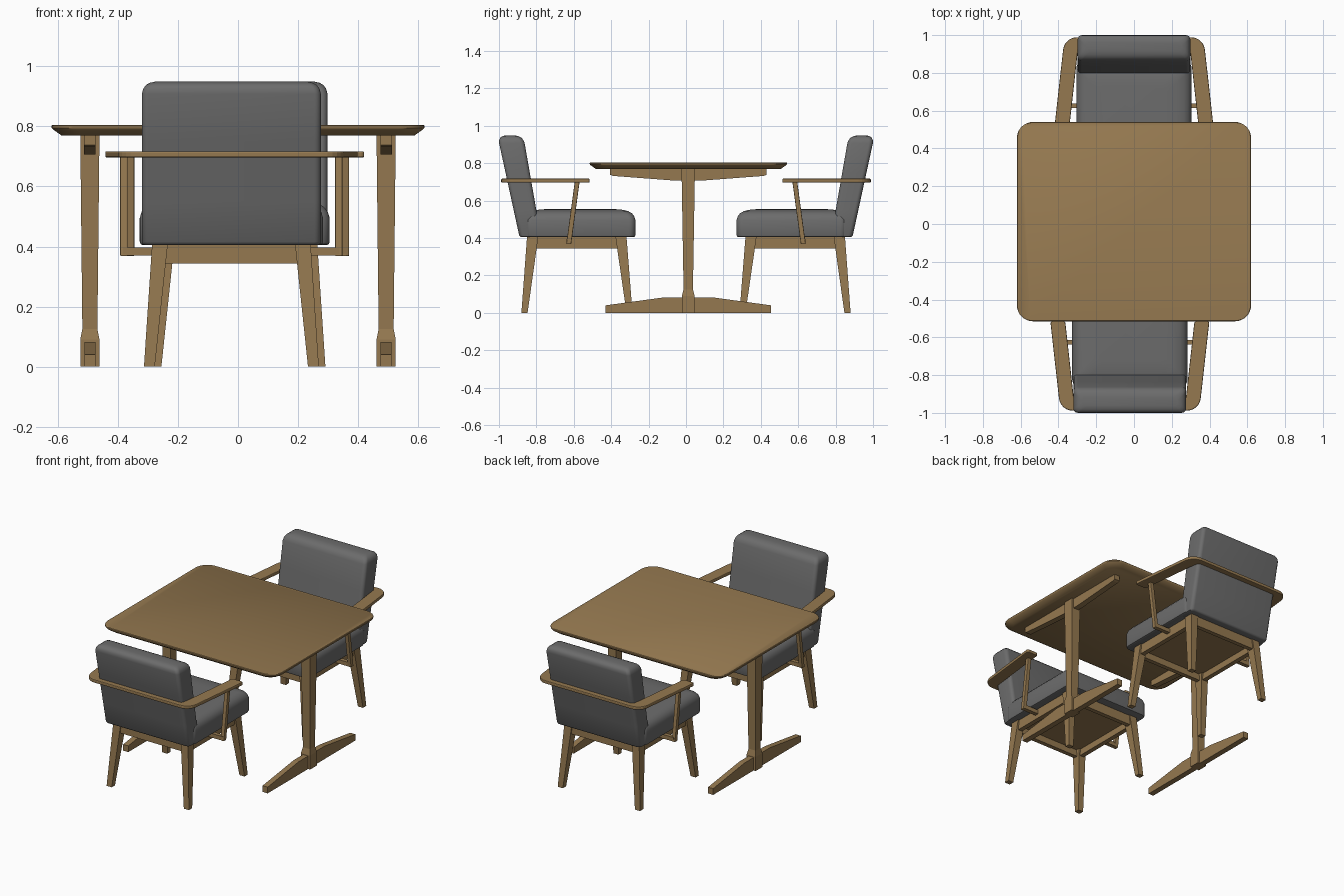
import bpy, bmesh, math
from mathutils import Vector

cube = bpy.data.objects.get("Cube")
if cube:
    bpy.data.objects.remove(cube, do_unlink=True)


def material(name, rgb):
    m = bpy.data.materials.new(name)
    m.use_nodes = True
    m.diffuse_color = (*rgb, 1)
    m.node_tree.nodes["Principled BSDF"].inputs["Base Color"].default_value = (*rgb, 1)
    return m


WOOD = material("oak_wood", (0.30, 0.19, 0.08))
FABRIC = material("grey_fabric", (0.15, 0.15, 0.15))


def fillet(pts, cuts, n=6):
    """Round each corner of a 2D polygon, starting the arc a cut length from the corner."""
    out = []
    for i, p in enumerate(pts):
        p, a, b = Vector(p), Vector(pts[i - 1]), Vector(pts[(i + 1) % len(pts)])
        u, v = (a - p).normalized(), (b - p).normalized()
        w = math.sin(u.angle(v) / 2)
        s, e = p + u * cuts[i], p + v * cuts[i]
        for k in range(n + 1):
            t = k / n
            c0, c1, c2 = (1 - t) ** 2, 2 * w * t * (1 - t), t * t
            out.append((s * c0 + p * c1 + e * c2) / (c0 + c1 + c2))
    return out


def rect(x0, x1, y0, y1, z):
    return [(x0, y0, z), (x1, y0, z), (x1, y1, z), (x0, y1, z)]


def round_rect(x0, x1, y0, y1, z, r, n=6):
    flat = fillet([(x0, y0), (x1, y0), (x1, y1), (x0, y1)], [r] * 4, n)
    return [(p.x, p.y, z) for p in flat]


def loft(name, rings, mat, bevel=0, smooth=False):
    """Skin a stack of equal rings into a closed solid."""
    bm = bmesh.new()
    loops = [[bm.verts.new(p) for p in ring] for ring in rings]
    for a, b in zip(loops, loops[1:]):
        for i in range(len(a)):
            bm.faces.new((a[i - 1], a[i], b[i], b[i - 1]))
    bm.faces.new(loops[0])
    bm.faces.new(loops[-1])
    bmesh.ops.recalc_face_normals(bm, faces=bm.faces)
    me = bpy.data.meshes.new(name)
    bm.to_mesh(me)
    bm.free()
    me.materials.append(mat)
    if smooth:
        me.shade_smooth()
        me.set_sharp_from_angle(angle=math.radians(40))
    ob = bpy.data.objects.new(name, me)
    bpy.context.collection.objects.link(ob)
    if bevel:
        mod = ob.modifiers.new("soft_edges", "BEVEL")
        mod.width, mod.segments, mod.limit_method = bevel, 2, "ANGLE"
    return ob


def side_plate(name, profile, x, half):
    """Extrude a (y, z) profile across x."""
    return loft(name, [[(x + d, y, z) for y, z in profile] for d in (-half, half)], WOOD)


# --- Table ---
MID = 0.012
loft("table_top", [round_rect(-0.62 + i, 0.62 - i, -0.515 + i, 0.54 - i, z, 0.085 - i / 2, 8)
                   for z, i in ((0.77, 0.032), (0.79, 0.004), (0.795, 0), (0.802, 0), (0.805, 0.003))],
     WOOD, smooth=True)

for side, x in (("right", -0.493), ("left", 0.493)):
    # post: square block at the foot, waisted, widening to the top
    loft(f"table_post_{side}", [rect(x - hx, x + hx, MID - hy, MID + hy, z)
                                for z, hx, hy in ((0, 0.032, 0.034), (0.09, 0.032, 0.034),
                                                  (0.125, 0.025, 0.025), (0.775, 0.032, 0.036))], WOOD)
    side_plate(f"table_foot_{side}", [(-0.43, 0), (0.455, 0), (0.455, 0.04), (0.14, 0.083),
                                      (-0.115, 0.083), (-0.43, 0.04)], x, 0.018)
    side_plate(f"table_bearer_{side}", [(-0.405, 0.775), (-0.405, 0.738), (-0.39, 0.732), (-0.06, 0.707),
                                        (0.085, 0.707), (0.415, 0.732), (0.43, 0.738), (0.43, 0.775)], x, 0.019)


# --- Chairs, built facing +y and then turned into place ---
def chair(tag):
    parts = []

    def add(name, rings, mat=WOOD, **kw):
        parts.append(loft(f"{tag}_{name}", rings, mat, **kw))

    # seat cushion with a soft crowned top
    add("seat_cushion", [round_rect(-0.305 + i, 0.305 - i, -0.86 + i, -0.27 - i, z, 0.035)
                         for z, i in ((0.405, 0.01), (0.408, 0.003), (0.416, 0), (0.495, 0), (0.515, 0.006),
                                      (0.532, 0.019), (0.544, 0.04), (0.552, 0.075), (0.556, 0.13))],
        FABRIC, smooth=True)

    # leaning back cushion
    rings = []
    for z, i in ((0.405, 0.01), (0.408, 0.003), (0.416, 0), (0.55, 0), (0.75, 0), (0.908, 0),
                 (0.926, 0.005), (0.938, 0.014), (0.945, 0.027), (0.949, 0.045)):
        t = (z - 0.405) / 0.515
        rings.append(round_rect(-0.298 + i, 0.298 - i, -0.89 - 0.112 * t + i, -0.775 - 0.09 * t - i, z, 0.022))
    add("back_cushion", rings, FABRIC, smooth=True)

    # one-piece arm rail wrapping behind the back
    half = [(0.421, -0.515), (0.368, -0.988)]
    inner = [(0.296, -0.93), (0.342, -0.515)]
    outline = half + [(-px, py) for px, py in reversed(half)]
    outline += [(-px, py) for px, py in reversed(inner)] + inner
    cuts = [0.012, 0.065, 0.065, 0.012, 0.012, 0.015, 0.015, 0.012]
    flat = fillet(outline, cuts)
    add("arm_rail", [[(p.x, p.y, z) for p in flat] for z in (0.696, 0.717)], bevel=0.005)

    for side, s in (("right", -1), ("left", 1)):
        # slanted arm post and its stub into the frame
        add(f"arm_post_{side}", [rect(s * 0.345, s * 0.37, y - 0.013, y + 0.013, z)
                                 for z, y in ((0.368, -0.627), (0.70, -0.582))], bevel=0.004)
        add(f"arm_stub_{side}", [rect(s * 0.24, s * 0.36, -0.639, -0.613, z) for z in (0.37, 0.396)])
        # splayed tapered legs
        add(f"back_leg_{side}", [rect(s * 0.255, s * 0.291, -0.88, -0.847, 0),
                                 rect(s * 0.212, s * 0.264, -0.85, -0.79, 0.406)])
        add(f"front_leg_{side}", [rect(s * 0.255, s * 0.291, -0.318, -0.286, 0),
                                  rect(s * 0.212, s * 0.264, -0.377, -0.318, 0.406)])
        add(f"side_apron_{side}", [rect(s * 0.226, s * 0.256, -0.83, -0.34, z) for z in (0.343, 0.406)])
    for name, y in (("back_apron", -0.845), ("front_apron", -0.351)):
        add(name, [rect(-0.24, 0.24, y, y + 0.028, z) for z in (0.343, 0.406)])
    add("seat_board", [rect(-0.24, 0.24, -0.835, -0.335, z) for z in (0.385, 0.407)])
    return parts


for tag, x, turn in (("front_chair", -0.022, 0), ("rear_chair", 0, math.pi)):
    for part in chair(tag):
        part.location.x = x
        part.rotation_euler.z = turn
